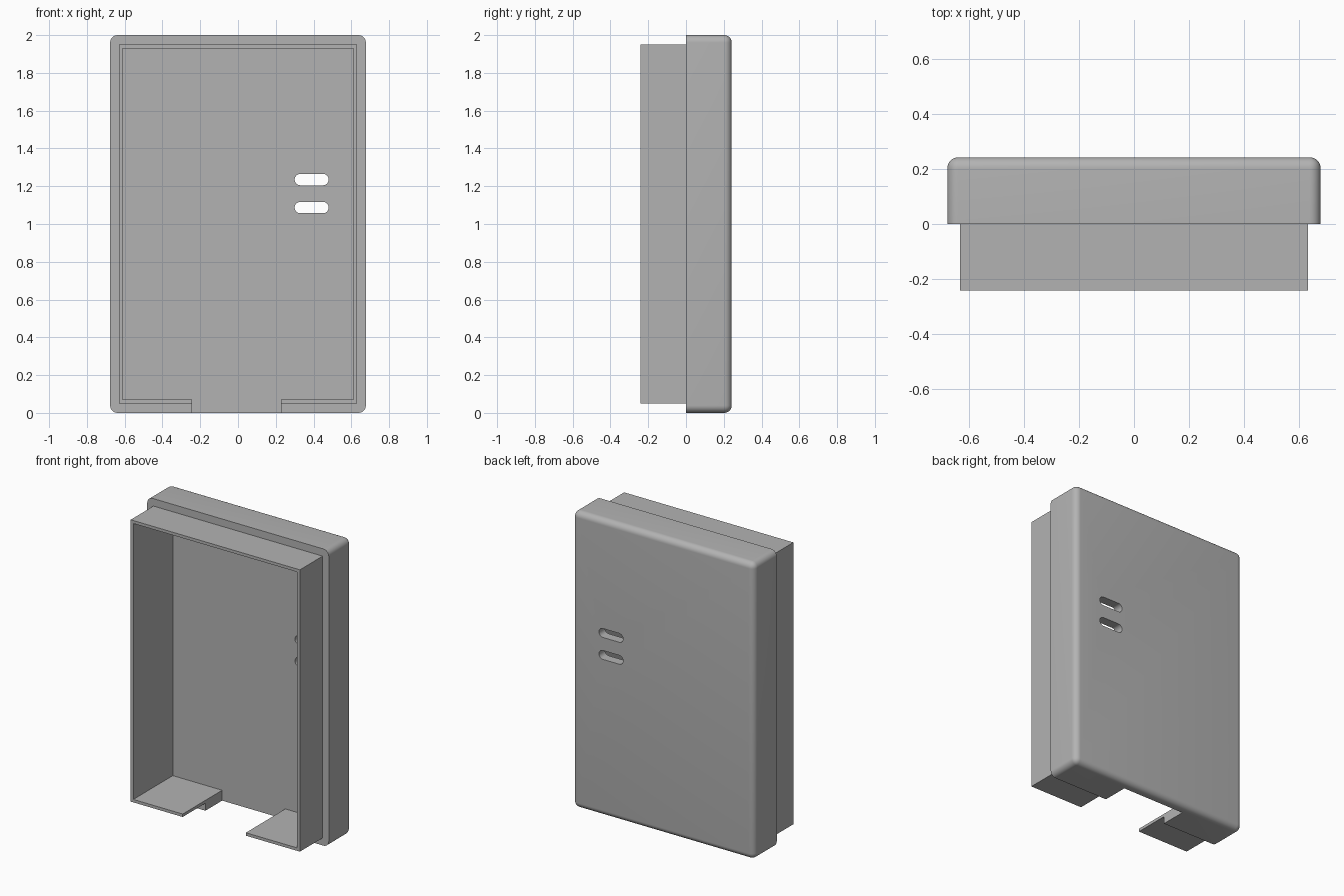
import bpy
import bmesh
from mathutils import Matrix, Vector

cube = bpy.data.objects.get("Cube")
if cube:
    bpy.data.objects.remove(cube, do_unlink=True)

grey = bpy.data.materials.new("plain_grey")
grey.use_nodes = True
colour = (0.45, 0.45, 0.45, 1)
grey.diffuse_color = colour
grey.node_tree.nodes["Principled BSDF"].inputs["Base Color"].default_value = colour


def box(name, low, high, radius=0, pick=None):
    """Box between two corners; edges chosen by pick(edge) are rounded."""
    low, high = Vector(low), Vector(high)
    bm = bmesh.new()
    bmesh.ops.create_cube(bm, size=1)
    bmesh.ops.transform(bm, verts=bm.verts, matrix=Matrix.Translation(
        (low + high) / 2) @ Matrix.Diagonal((high - low).to_4d()))
    if radius:
        bmesh.ops.bevel(bm, geom=[e for e in bm.edges if pick(e)],
                        offset=radius, segments=8, profile=0.5, affect='EDGES')
    mesh = bpy.data.meshes.new(name)
    bm.to_mesh(mesh)
    bm.free()
    mesh.materials.append(grey)
    obj = bpy.data.objects.new(name, mesh)
    bpy.context.collection.objects.link(obj)
    return obj


def combine(target, tool, operation):
    """Apply a boolean and discard the tool."""
    tool.hide_render = True
    mod = target.modifiers.new(operation, 'BOOLEAN')
    mod.operation, mod.object, mod.solver = operation, tool, 'EXACT'
    bpy.context.view_layer.objects.active = target
    bpy.ops.object.modifier_apply(modifier=mod.name)
    bpy.data.objects.remove(tool, do_unlink=True)


def not_front(edge):
    return any(v.co.y > 0.1 for v in edge.verts)


def along_y(edge):
    a, b = edge.verts
    return abs(a.co.y - b.co.y) > 0.1


# Outer shell, rounded everywhere but at its front rim
case = box("case", (-0.677, 0, 0), (0.677, 0.242, 2), 0.04, not_front)

# Thin square-cornered lip standing forward of the shell
lip = box("lip", (-0.631, -0.242, 0.05), (0.631, 0.1, 1.95))
combine(case, lip, 'UNION')

# Open cavity, leaving the back plate
cavity = box("cavity_cutter", (-0.611, -0.5, 0.07), (0.611, 0.178, 1.93))
combine(case, cavity, 'DIFFERENCE')

# Gap in the bottom wall
gap = box("gap_cutter", (-0.243, -0.5, -0.2), (0.228, 0.178, 0.3))
combine(case, gap, 'DIFFERENCE')

# Two round-ended slots through the back plate
for z in (1.087, 1.235):
    slot = box("slot_cutter", (0.3, 0.1, z - 0.03), (0.48, 0.4, z + 0.03),
               0.0299, along_y)
    combine(case, slot, 'DIFFERENCE')

bpy.ops.object.select_all(action='DESELECT')
case.select_set(True)
bpy.context.view_layer.objects.active = case
bpy.ops.object.shade_smooth_by_angle(angle=0.6)
